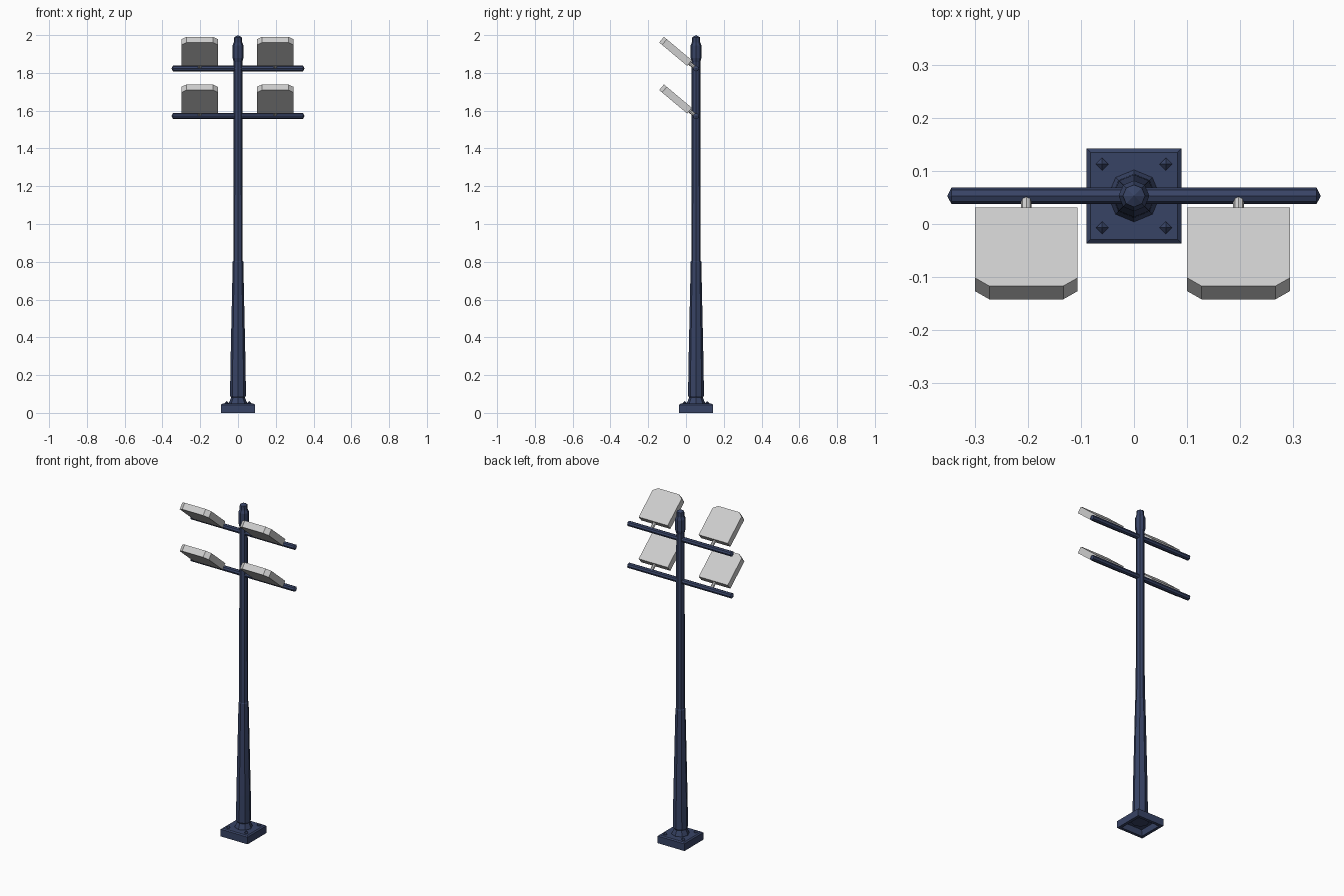
import bpy, bmesh, math
from mathutils import Matrix, Vector

if "Cube" in bpy.data.objects:
    bpy.data.objects.remove(bpy.data.objects["Cube"], do_unlink=True)

AXIS_Y = 0.053                 # pole centre line
TILT = math.radians(40)        # lamp tilt
BAR_HEIGHTS = {"upper": 1.823, "lower": 1.571}
LAMP_X = {"right": -0.203, "left": 0.197}


def material(name, rgb):
    m = bpy.data.materials.new(name)
    m.use_nodes = True
    m.diffuse_color = (*rgb, 1)
    m.node_tree.nodes["Principled BSDF"].inputs["Base Color"].default_value = (*rgb, 1)
    return m


NAVY = material("navy paint", (0.039, 0.057, 0.130))
GREY = material("light grey", (0.61, 0.61, 0.61))


def finish(name, bm, mat, matrix=Matrix()):
    bmesh.ops.recalc_face_normals(bm, faces=bm.faces)
    me = bpy.data.meshes.new(name)
    bm.to_mesh(me)
    bm.free()
    me.materials.append(mat)
    ob = bpy.data.objects.new(name, me)
    ob.matrix_world = matrix
    bpy.context.collection.objects.link(ob)
    return ob


def lathe(name, profile, mat, sides=8, matrix=Matrix()):
    """Turn (radius, height) points about z; zero radius makes a tip."""
    bm = bmesh.new()
    rings = []
    for r, z in profile:
        n = sides if r > 0 else 1
        rings.append([bm.verts.new((r * math.cos(math.tau * i / sides),
                                    r * math.sin(math.tau * i / sides), z))
                      for i in range(n)])
    for a, b in zip(rings, rings[1:]):
        for i in range(sides):
            j = (i + 1) % sides
            quad = [a[i % len(a)], a[j % len(a)], b[j % len(b)], b[i % len(b)]]
            bm.faces.new(list(dict.fromkeys(quad)))
    for ring in (rings[0], rings[-1]):
        if len(ring) > 1:
            bm.faces.new(ring)
    return finish(name, bm, mat, matrix)


at_pole = Matrix.Translation((0, AXIS_Y, 0))

# Base plate: chamfered top, hollow underside
bm = bmesh.new()
loops = [[bm.verts.new((sx * h, sy * h, z))
          for sx, sy in ((-1, -1), (1, -1), (1, 1), (-1, 1))]
         for h, z in ((0.066, 0.035), (0.072, 0), (0.0895, 0), (0.0895, 0.043), (0.082, 0.049))]
for a, b in zip(loops, loops[1:]):
    for i in range(4):
        j = (i + 1) % 4
        bm.faces.new((a[i], a[j], b[j], b[i]))
bm.faces.new(loops[0])
bm.faces.new(loops[-1])
finish("base_plate", bm, NAVY, at_pole)

# Anchor bolts
for sx in (-1, 1):
    for sy in (-1, 1):
        name = f"bolt_{'left' if sx > 0 else 'right'}_{'back' if sy > 0 else 'front'}"
        lathe(name, [(0.012, 0.045), (0.012, 0.052), (0, 0.062)], NAVY, 4,
              Matrix.Translation((sx * 0.06, AXIS_Y + sy * 0.06, 0)))

# Pole in sections
lathe("collar", [(0.049, 0.030), (0.049, 0.052), (0.034, 0.086)], NAVY, matrix=at_pole)
lathe("lower_pole", [(0.036, 0.080), (0.042, 0.090), (0.040, 0.25), (0.028, 0.80), (0.024, 0.806)],
      NAVY, matrix=at_pole)
lathe("upper_pole", [(0.025, 0.79), (0.023, 1.88)], NAVY, matrix=at_pole)
lathe("pole_cap", [(0.022, 1.855), (0.029, 1.88), (0.029, 1.945), (0.022, 1.962),
                   (0.021, 1.988), (0, 2.0)], NAVY, matrix=at_pole)

for level, z in BAR_HEIGHTS.items():
    # Crossbar with blunt pointed ends
    lathe(f"{level}_crossbar", [(0, -0.352), (0.0155, -0.344), (0.0155, 0.344), (0, 0.352)], NAVY,
          matrix=Matrix.Translation((0, AXIS_Y, z)) @ Matrix.Rotation(math.pi / 2, 4, 'Y'))

    for side, x in LAMP_X.items():
        # Local +y runs from the bar out along the tilted lamp, +z out of its upper face
        out = Vector((0, -math.cos(TILT), math.sin(TILT)))
        up = Vector((0, math.sin(TILT), math.cos(TILT)))
        frame = Matrix((out.cross(up), out, up)).transposed().to_4x4()
        frame.translation = (x, AXIS_Y, z)

        # Lamp housing with two cut corners at the far end
        w, y0, y1, t = 0.0968, 0.045, 0.238, 0.0195
        outline = [(-w, y0), (w, y0), (w, y1 - 0.02), (w - 0.027, y1),
                   (-w + 0.027, y1), (-w, y1 - 0.02)]
        bm = bmesh.new()
        face = bm.faces.new([bm.verts.new((px, py, -t)) for px, py in outline])
        top = bmesh.ops.extrude_face_region(bm, geom=[face])["geom"]
        bmesh.ops.translate(bm, vec=(0, 0, 2 * t),
                            verts=[v for v in top if isinstance(v, bmesh.types.BMVert)])
        finish(f"{level}_lamp_{side}", bm, GREY, frame)

        # Short bracket joining lamp and bar
        lathe(f"{level}_bracket_{side}", [(0.010, 0.003), (0.010, 0.06)], GREY, 8,
              frame @ Matrix.Rotation(-math.pi / 2, 4, 'X'))
